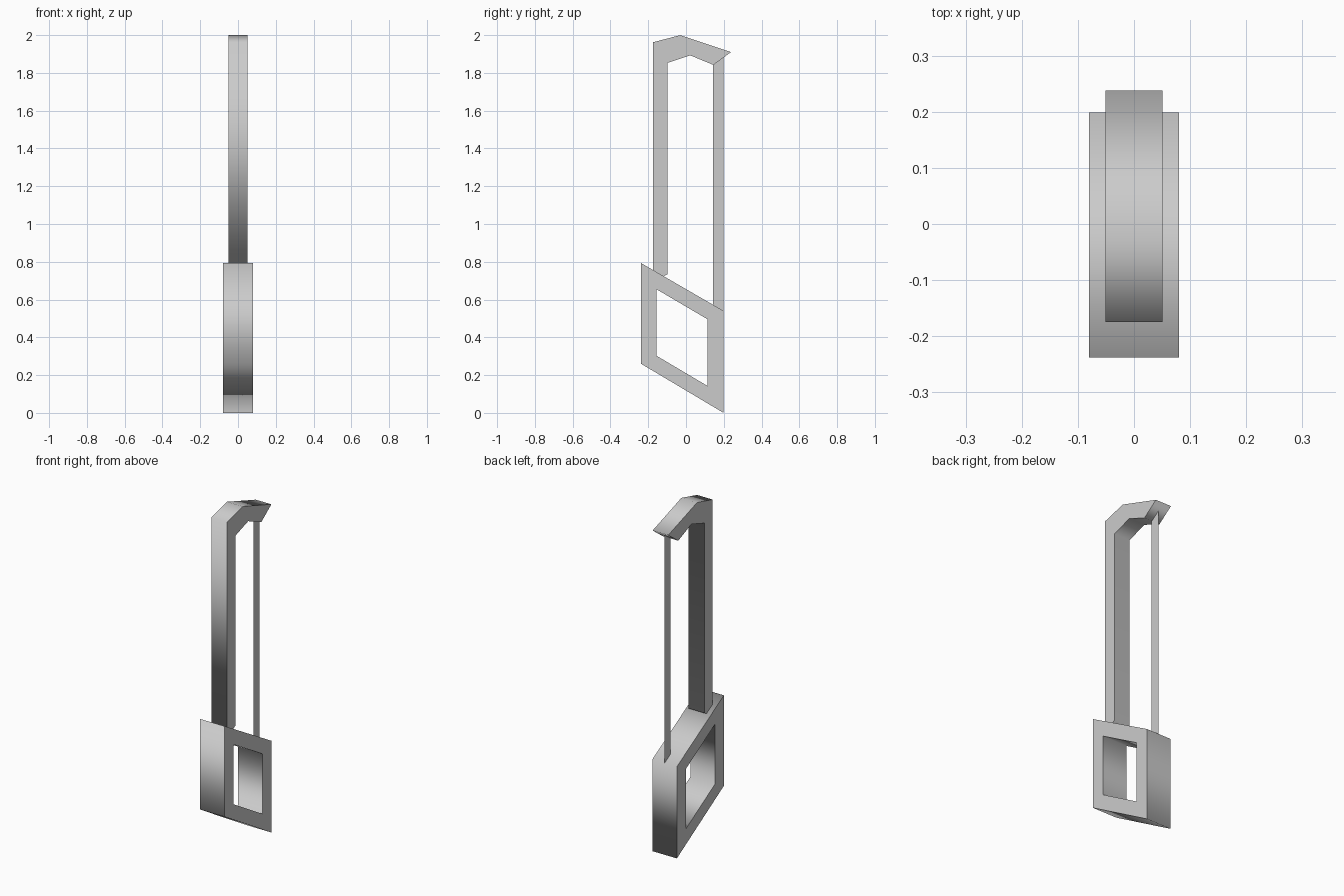
import bpy, bmesh

if "Cube" in bpy.data.objects:
    bpy.data.objects.remove(bpy.data.objects["Cube"])


def make_object(name, bm):
    mesh = bpy.data.meshes.new(name)
    bm.to_mesh(mesh)
    bm.free()
    obj = bpy.data.objects.new(name, mesh)
    bpy.context.collection.objects.link(obj)
    return obj


def extrude_outline(name, half_width, outer, inner=None):
    """Extrude a (y, z) outline along x; an inner outline leaves an opening."""
    bm = bmesh.new()
    rings = {}
    for key, outline in (("outer", outer), ("inner", inner)):
        if outline:
            rings[key] = [[bm.verts.new((x, y, z)) for y, z in outline]
                          for x in (-half_width, half_width)]

    # smooth rims around the outline and the opening
    for left, right in rings.values():
        n = len(left)
        for i in range(n):
            j = (i + 1) % n
            bm.faces.new((left[i], left[j], right[j], right[i])).smooth = True

    # flat side faces
    for side in (0, 1):
        o = rings["outer"][side]
        if inner:
            k = rings["inner"][side]
            n = len(o)
            for i in range(n):
                j = (i + 1) % n
                bm.faces.new((o[i], o[j], k[j], k[i]))
        else:
            bm.faces.new(o)

    bmesh.ops.recalc_face_normals(bm, faces=bm.faces[:])
    # crisp border between rims and sides
    for e in bm.edges:
        if len({f.smooth for f in e.link_faces}) == 2:
            e.smooth = False
    return make_object(name, bm)


# slanted base frame with a rhomboid opening
extrude_outline(
    "base_frame", 0.08,
    [(-0.238, 0.793), (-0.238, 0.26), (0.199, 0.0), (0.199, 0.54)],
    [(-0.157, 0.655), (-0.157, 0.303), (0.115, 0.142), (0.115, 0.495)])

# upright column with its bent overhanging top
extrude_outline(
    "column_arm", 0.051,
    [(-0.175, 0.69), (-0.097, 0.735), (-0.097, 1.853), (0.022, 1.893),
     (0.145, 1.842), (0.238, 1.91), (-0.03, 2.0), (-0.175, 1.962)])

# paper-thin string panel between the arm tip and the base
bm = bmesh.new()
bm.faces.new([bm.verts.new((0, y, z)) for y, z in
              ((0.143, 0.572), (0.198, 0.54), (0.198, 1.882), (0.143, 1.842))])
make_object("string_panel", bm)
